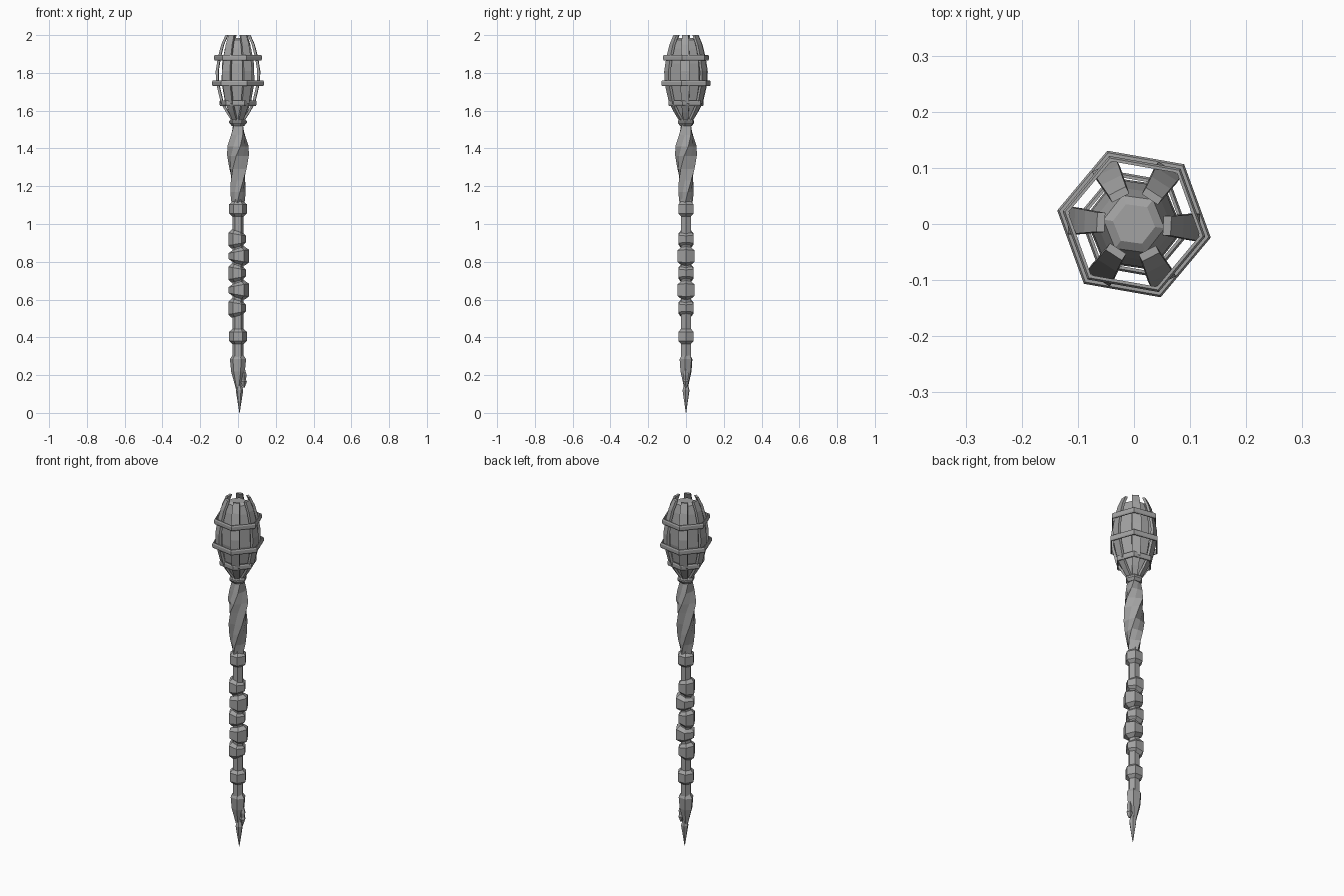
import bpy, bmesh
from math import sin, cos, pi, radians

cube = bpy.data.objects.get("Cube")
if cube:
    bpy.data.objects.remove(cube)

stone = bpy.data.materials.new("grey_stone")
stone.use_nodes = True
GREY = (0.36, 0.36, 0.36, 1)
stone.diffuse_color = GREY
stone.node_tree.nodes["Principled BSDF"].inputs["Base Color"].default_value = GREY


def finish(name, bm):
    bmesh.ops.recalc_face_normals(bm, faces=bm.faces)
    mesh = bpy.data.meshes.new(name)
    bm.to_mesh(mesh)
    bm.free()
    mesh.materials.append(stone)
    ob = bpy.data.objects.new(name, mesh)
    bpy.context.collection.objects.link(ob)
    return ob


def loft(name, loops, closed=False):
    """Skin a list of point loops, capped or joined end to end."""
    bm = bmesh.new()
    rows = [[bm.verts.new(p) for p in loop] for loop in loops]
    n = len(rows[0])
    pairs = list(zip(rows, rows[1:]))
    if closed:
        pairs.append((rows[-1], rows[0]))
    else:
        bm.faces.new(rows[0])
        bm.faces.new(rows[-1])
    for a, b in pairs:
        for i in range(n):
            j = (i + 1) % n
            bm.faces.new((a[i], a[j], b[j], b[i]))
    return finish(name, bm)


def lathe(name, profile, sides=6, phase=-8, twist=0, flute=1, centre=(0, 0),
          warp=None, closed=False):
    """Faceted turning of (radius, z) pairs, with optional twist per ring."""
    loops = []
    for k, (r, z) in enumerate(profile):
        loop = []
        for i in range(sides):
            a = radians(phase + twist * k) + 2 * pi * i / sides
            rr = r * (flute if i % 2 else 1)
            p = (centre[0] + rr * cos(a), centre[1] + rr * sin(a), z)
            loop.append(warp(*p) if warp else p)
        loops.append(loop)
    return loft(name, loops, closed)


# Head: faceted core
lathe("head_core", [(0.03, 1.53), (0.045, 1.58), (0.07, 1.65), (0.088, 1.75),
                    (0.085, 1.85), (0.07, 1.93), (0.055, 1.975), (0.038, 1.985)])

# Head: six curved ribs forming the cage
path = [(0.036, 1.55), (0.062, 1.59), (0.09, 1.64), (0.116, 1.75),
        (0.117, 1.81), (0.106, 1.88), (0.088, 1.95), (0.066, 2.0)]
for k in range(6):
    a = radians(-3 + 60 * k)
    loops = []
    for r, z in path:
        w = 0.008 + 0.14 * r
        corners = [(r, -w), (r, w), (r - 0.014, w), (r - 0.014, -w)]
        loops.append([(u * cos(a) - v * sin(a), u * sin(a) + v * cos(a), z)
                      for u, v in corners])
    loft(f"head_rib_{k + 1}", loops)

# Head: three hexagonal hoops around the ribs
for name, r, z in (("lower_hoop", 0.1, 1.64), ("middle_hoop", 0.139, 1.745),
                   ("upper_hoop", 0.129, 1.88)):
    lathe(name, [(r, z - 0.008), (r, z + 0.008), (r - 0.004, z + 0.015),
                 (r - 0.01, z + 0.015), (r - 0.01, z - 0.015),
                 (r - 0.004, z - 0.015)], phase=-10, closed=True)

# Neck ring under the head
lathe("neck_ring", [(0.034, 1.52), (0.047, 1.535), (0.047, 1.545), (0.034, 1.56)])

# Twisted grip
lathe("twisted_grip", [(0.035, 1.11), (0.042, 1.17), (0.047, 1.23), (0.053, 1.29),
                       (0.058, 1.36), (0.058, 1.41), (0.045, 1.47), (0.034, 1.53)],
      sides=8, twist=22, flute=0.78)

# Straight shaft core
lathe("shaft", [(0.03, 0.27), (0.03, 1.13)], phase=0)


def bead(name, z, h, r, warp=None):
    lathe(name, [(0.03, z - h), (r, z - h * 0.6), (r, z + h * 0.6), (0.03, z + h)],
          phase=0, warp=warp)


# Plain collars at both ends of the shaft
bead("upper_collar", 1.08, 0.04, 0.047)
bead("lower_collar", 0.405, 0.04, 0.047)

# Carved wedge beads, alternately thick on one side
for k, z in enumerate((0.92, 0.83, 0.74, 0.65, 0.555)):
    side = 1 if k % 2 else -1

    def wedge(x, y, zz, z=z, side=side):
        return (x + side * 0.004, y, z + (zz - z) * (1 + side * x * 7))

    bead(f"wedge_bead_{k + 1}", z, 0.042, 0.053 if side > 0 else 0.047, wedge)

# Pointed foot with a notch on one side
lathe("foot", [(0.026, 0.31), (0.043, 0.285), (0.037, 0.22), (0.012, 0.13)],
      warp=lambda x, y, z: (x + 0.0, y * 0.85, z))
lathe("foot_barb", [(0.005, 0.24), (0.016, 0.2), (0.012, 0.175), (0.017, 0.165),
                    (0.006, 0.135)], sides=5, centre=(0.03, 0))
lathe("foot_spike", [(0.006, 0.165), (0.02, 0.12), (0.001, 0.0)],
      sides=6, centre=(0.008, 0))
